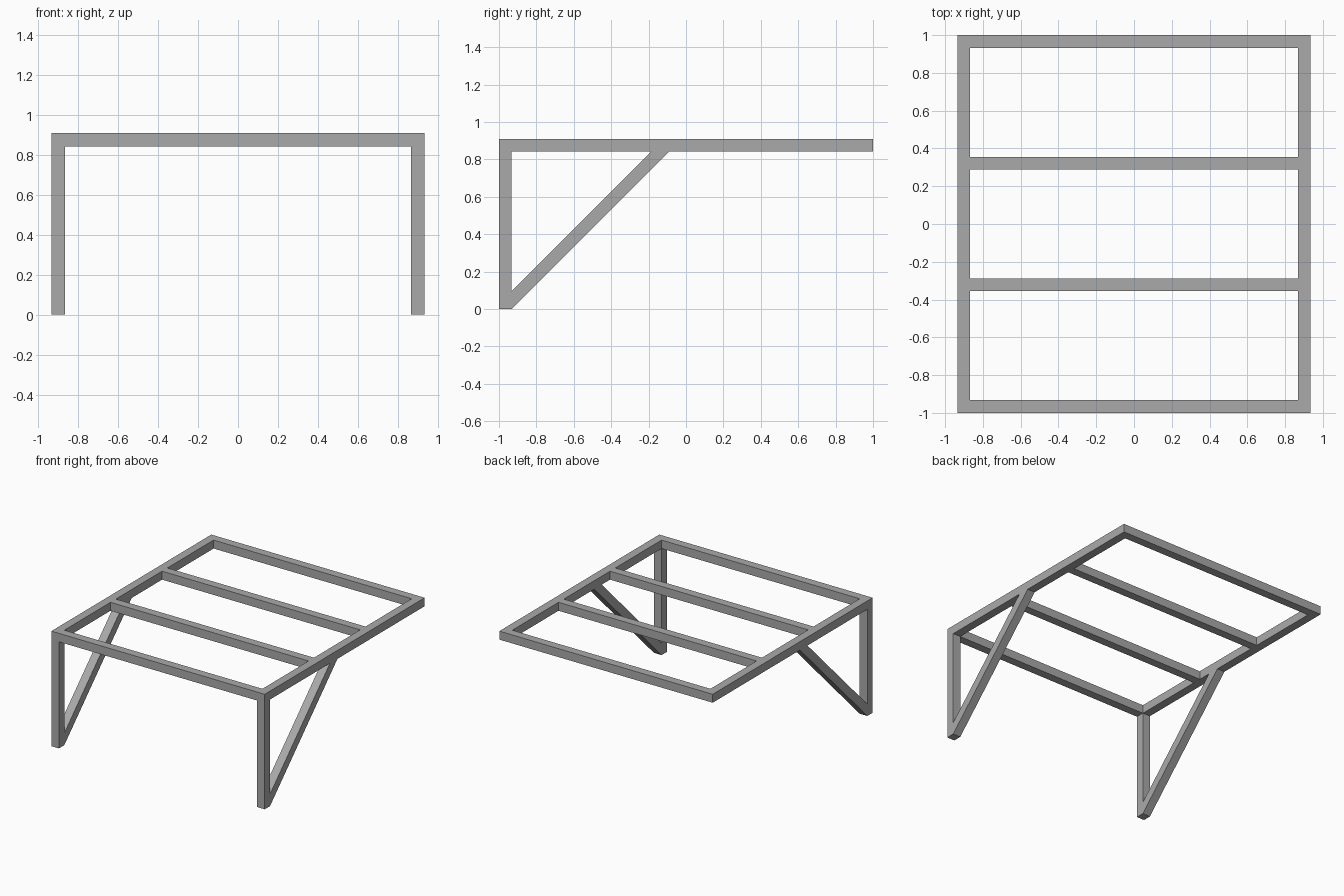
import bpy
import bmesh

cube = bpy.data.objects.get("Cube")
if cube:
    bpy.data.objects.remove(cube, do_unlink=True)

HALF_X, HALF_Y, TOP, BAR = 0.934, 1.0, 0.91, 0.067
UNDER = TOP - BAR        # underside of the top frame
INNER_X = HALF_X - BAR   # inner face of the side rails

steel = bpy.data.materials.new("grey steel")
steel.use_nodes = True
grey = (0.4, 0.4, 0.4, 1)
steel.diffuse_color = grey
steel.node_tree.nodes["Principled BSDF"].inputs["Base Color"].default_value = grey


def prism(name, outline, x0, x1):
    """Extrude a (y, z) outline along x from x0 to x1."""
    bm = bmesh.new()
    face = bm.faces.new([bm.verts.new((x0, y, z)) for y, z in outline])
    new = bmesh.ops.extrude_face_region(bm, geom=[face])["geom"]
    moved = [v for v in new if isinstance(v, bmesh.types.BMVert)]
    bmesh.ops.translate(bm, verts=moved, vec=(x1 - x0, 0, 0))
    bmesh.ops.recalc_face_normals(bm, faces=bm.faces)
    mesh = bpy.data.meshes.new(name)
    bm.to_mesh(mesh)
    bm.free()
    mesh.materials.append(steel)
    obj = bpy.data.objects.new(name, mesh)
    bpy.context.collection.objects.link(obj)


def rect(y0, y1, z0, z1):
    return [(y0, z0), (y1, z0), (y1, z1), (y0, z1)]


# Evenly spaced cross bars between the side rails
pitch = (2 * HALF_Y - BAR) / 3
for i, name in enumerate(("front_rail", "front_cross_bar", "rear_cross_bar", "rear_rail")):
    y = -HALF_Y + i * pitch
    prism(name, rect(y, y + BAR, UNDER, TOP), -INNER_X, INNER_X)

# Side rails, front legs and 45 degree braces
leg_back = -HALF_Y + BAR
rise = BAR * 2 ** 0.5    # vertical thickness of a diagonal bar
brace = [(leg_back, 0), (leg_back + UNDER, UNDER),
         (leg_back + UNDER - rise, UNDER), (leg_back, rise)]
for side, x0, x1 in (("left", INNER_X, HALF_X), ("right", -HALF_X, -INNER_X)):
    prism(side + "_side_rail", rect(-HALF_Y, HALF_Y, UNDER, TOP), x0, x1)
    prism(side + "_leg", rect(-HALF_Y, leg_back, 0, UNDER), x0, x1)
    prism(side + "_brace", brace, x0, x1)
